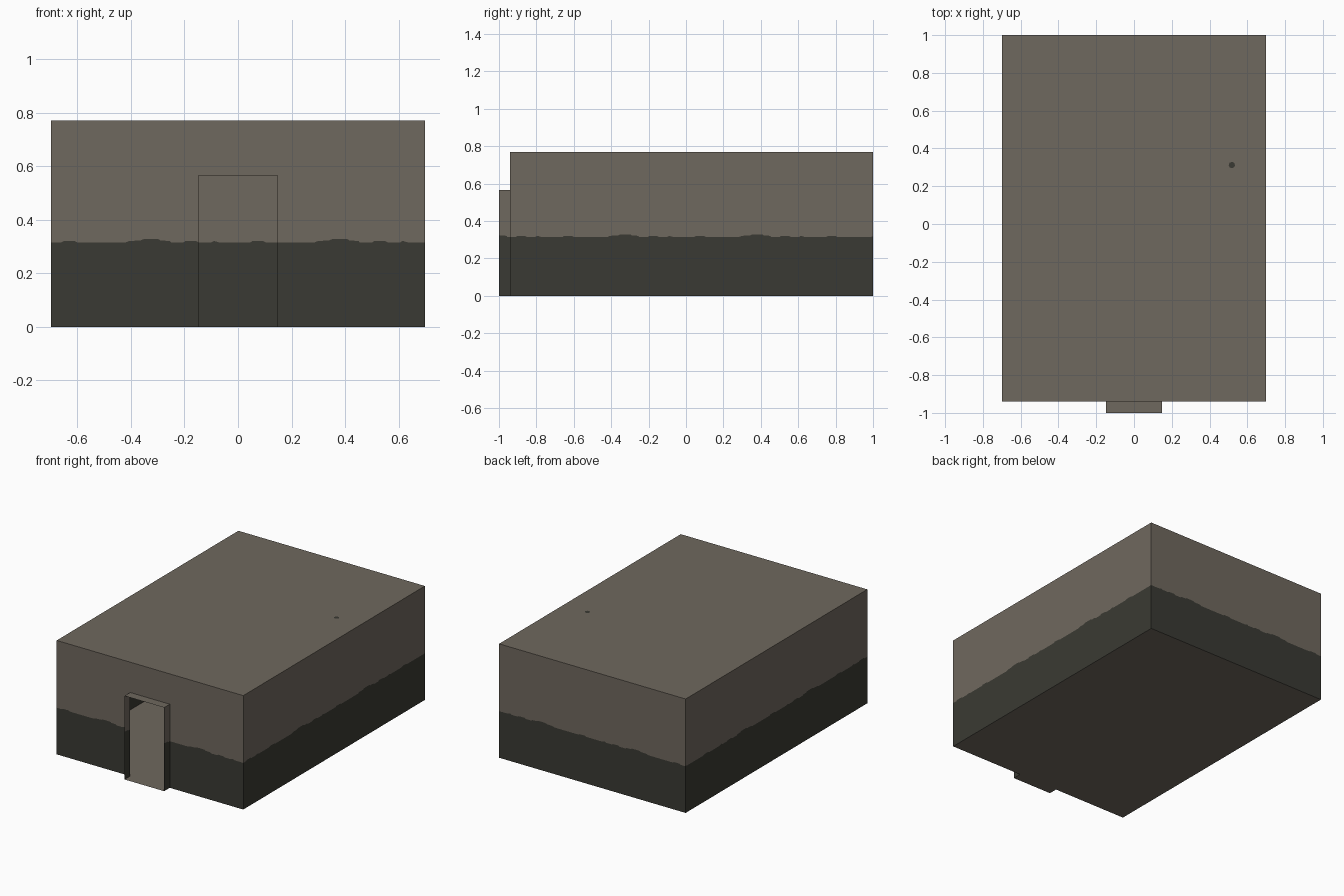
import bpy
import bmesh
import math
from mathutils import Vector

if "Cube" in bpy.data.objects:
    bpy.data.objects.remove(bpy.data.objects["Cube"])

W, Y0, Y1, H = 0.6975, -0.94, 1.0, 0.77     # room half width, front, back, height
DW, DH, DY = 0.148, 0.565, -1.0             # door half width, height, porch front
BAND, PERIOD = 0.315, 0.705                 # dark lower band and its repeat length


def material(name, rgb):
    m = bpy.data.materials.new(name)
    m.diffuse_color = (*rgb, 1)
    m.use_nodes = True
    m.node_tree.nodes["Principled BSDF"].inputs["Base Color"].default_value = m.diffuse_color
    return m


PLASTER = material("brown plaster", (0.159, 0.138, 0.112))
STAIN = material("dark stain", (0.042, 0.042, 0.033))

# Uneven upper edge of the stain: (distance along the period, extra height)
EDGE = [(0, .013), (.03, .012), (.035, .007), (.07, .006), (.075, 0), (.12, 0),
        (.13, .006), (.17, .005), (.18, 0), (.225, 0), (.235, .006), (.255, 0),
        (.37, 0), (.38, .006), (.42, .005), (.43, 0), (.61, 0), (.625, .006),
        (.665, .007), (.675, .012), (.705, .013)]


def band_height(u):
    t = (u + 0.325) % PERIOD
    for (a, ha), (b, hb) in zip(EDGE, EDGE[1:]):
        if a <= t <= b:
            return BAND + ha + (hb - ha) * (t - a) / (b - a)
    return BAND


def finish(name, bm):
    bmesh.ops.remove_doubles(bm, verts=bm.verts, dist=1e-5)
    mesh = bpy.data.meshes.new(name)
    bm.to_mesh(mesh)
    bm.free()
    mesh.materials.append(PLASTER)
    mesh.materials.append(STAIN)
    ob = bpy.data.objects.new(name, mesh)
    bpy.context.collection.objects.link(ob)
    return ob


def quad(bm, pts, mat=0):
    f = bm.faces.new([bm.verts.new(p) for p in pts])
    f.material_index = mat


def wall(bm, a, b):
    """Thin upright wall from a to b, plaster above and stain below."""
    a, b = Vector(a), Vector(b)
    axis = 0 if abs(b.x - a.x) > abs(b.y - a.y) else 1
    lo, hi = sorted((a[axis], b[axis]))
    cuts = {lo, hi}
    for k in range(-3, 4):
        for t, _ in EDGE:
            u = t - 0.325 + k * PERIOD
            if lo + .001 < u < hi - .001:
                cuts.add(round(u, 5))
    cuts = sorted(cuts, reverse=a[axis] > b[axis])
    return axis, a, cuts


def build_wall(bm, a, b, top):
    axis, base, cuts = wall(bm, a, b)
    for u, v in zip(cuts, cuts[1:]):
        p, q = base.copy(), base.copy()
        p[axis], q[axis] = u, v
        hp, hq = band_height(u), band_height(v)
        quad(bm, [(p.x, p.y, 0), (q.x, q.y, 0), (q.x, q.y, hq), (p.x, p.y, hp)], 1)
        quad(bm, [(p.x, p.y, hp), (q.x, q.y, hq), (q.x, q.y, top), (p.x, p.y, top)])


def flat(bm, x, y0, y1, z, up=True):
    pts = [(-x, y0, z), (x, y0, z), (x, y1, z), (-x, y1, z)]
    quad(bm, pts if up else pts[::-1])


# Room walls, with an open doorway in the front
bm = bmesh.new()
build_wall(bm, (W, Y0), (W, Y1), H)
build_wall(bm, (W, Y1), (-W, Y1), H)
build_wall(bm, (-W, Y1), (-W, Y0), H)
build_wall(bm, (-W, Y0), (-DW, Y0), H)
build_wall(bm, (DW, Y0), (W, Y0), H)
quad(bm, [(-DW, Y0, DH), (DW, Y0, DH), (DW, Y0, H), (-DW, Y0, H)])
finish("room_walls", bm)

# Roof and floor
bm = bmesh.new()
flat(bm, W, Y0, Y1, H)
finish("roof", bm)
bm = bmesh.new()
flat(bm, W, Y0, Y1, 0, up=False)
finish("floor", bm)

# Door porch: open tunnel with sides, top and threshold
bm = bmesh.new()
build_wall(bm, (DW, DY), (DW, Y0), DH)
build_wall(bm, (-DW, Y0), (-DW, DY), DH)
flat(bm, DW, DY, Y0, DH)
flat(bm, DW, DY, Y0, 0, up=False)
finish("door_porch", bm)

# Small dark spot on the roof
bm = bmesh.new()
ring = [bm.verts.new((0.518 + .017 * math.cos(i * math.pi / 4),
                      0.312 + .017 * math.sin(i * math.pi / 4), H + .001)) for i in range(8)]
bm.faces.new(ring).material_index = 1
finish("roof_spot", bm)
